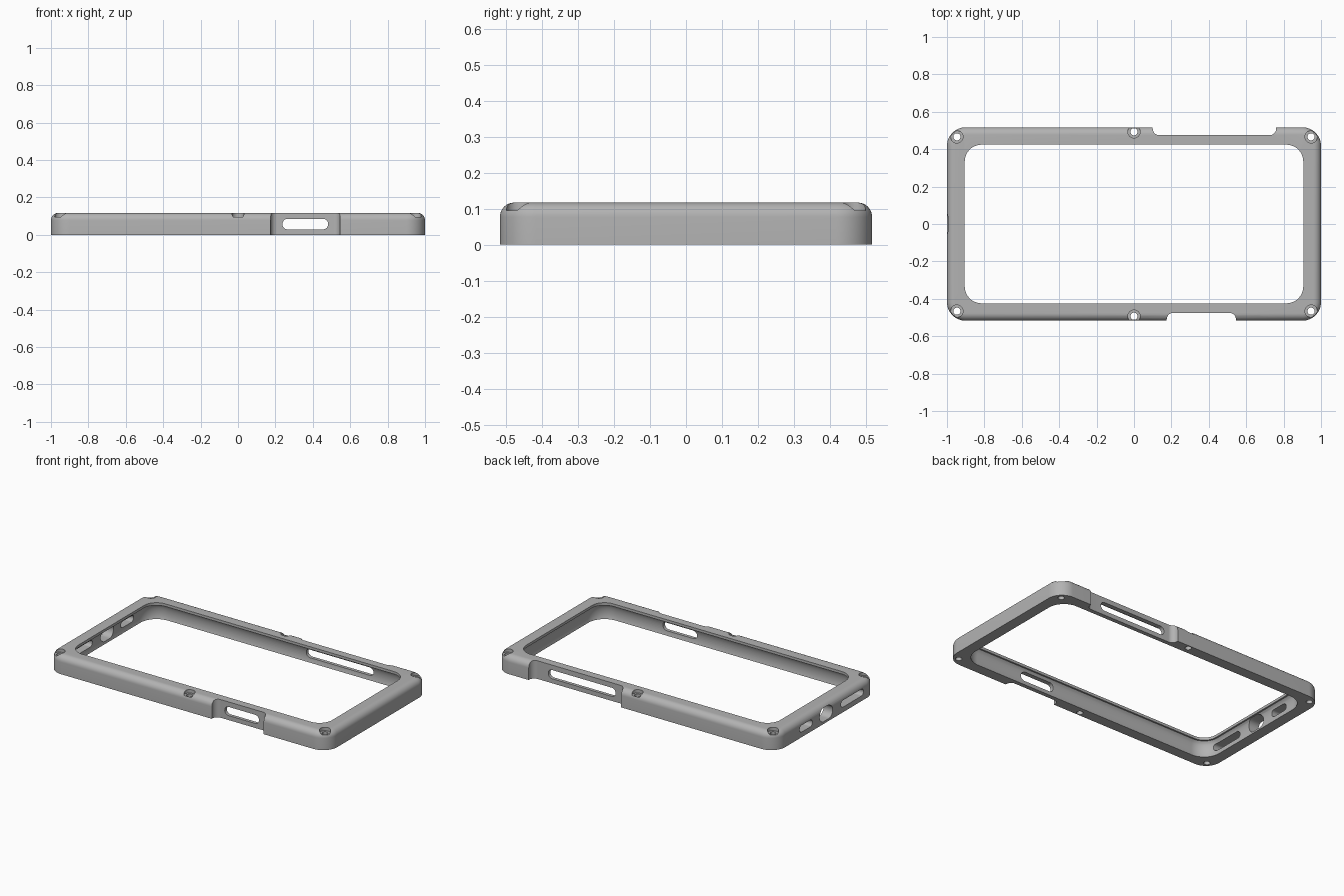
import bpy, bmesh, math
from mathutils import Matrix

cube = bpy.data.objects.get("Cube")
if cube:
    bpy.data.objects.remove(cube, do_unlink=True)

grey = bpy.data.materials.new("matte grey")
grey.use_nodes = True
COLOUR = (0.45, 0.45, 0.45, 1)
grey.diffuse_color = COLOUR
grey.node_tree.nodes["Principled BSDF"].inputs["Base Color"].default_value = COLOUR


def rounded_rect(hx, hy, r, steps):
    """Outline of a rounded rectangle, counter-clockwise."""
    points = []
    for quarter, (sx, sy) in enumerate([(1, 1), (-1, 1), (-1, -1), (1, -1)]):
        for i in range(steps + 1):
            a = math.pi / 2 * (quarter + i / steps)
            points.append((sx * (hx - r) + r * math.cos(a), sy * (hy - r) + r * math.sin(a)))
    return points


def loft(name, rings, steps=10, matrix=Matrix()):
    """Capped solid through rounded rectangles given as (z, hx, hy, radius)."""
    bm = bmesh.new()
    loops = [[bm.verts.new((x, y, z)) for x, y in rounded_rect(hx, hy, r, steps)]
             for z, hx, hy, r in rings]
    n = len(loops[0])
    for low, high in zip(loops, loops[1:]):
        for i in range(n):
            j = (i + 1) % n
            bm.faces.new((low[i], low[j], high[j], high[i]))
    bm.faces.new(loops[0][::-1])
    bm.faces.new(loops[-1])
    bmesh.ops.remove_doubles(bm, verts=bm.verts, dist=1e-5)
    bmesh.ops.transform(bm, matrix=matrix, verts=bm.verts)
    bmesh.ops.recalc_face_normals(bm, faces=bm.faces)
    mesh = bpy.data.meshes.new(name)
    bm.to_mesh(mesh)
    bm.free()
    obj = bpy.data.objects.new(name, mesh)
    bpy.context.collection.objects.link(obj)
    mesh.materials.append(grey)
    return obj


# Outer body with a rounded top edge
HX, HY, TOP, CORNER, FILLET = 1.0, 0.517, 0.117, 0.1, 0.04
rings = [(0, HX, HY, CORNER)]
for i in range(9):
    a = math.pi / 2 * i / 8
    inset = FILLET * (1 - math.cos(a))
    rings.append((TOP - FILLET + FILLET * math.sin(a), HX - inset, HY - inset, CORNER - inset))
frame = loft("bumper_frame", rings, 16)


def cut(cutter):
    mod = frame.modifiers.new("cut", 'BOOLEAN')
    mod.operation = 'DIFFERENCE'
    mod.solver = 'EXACT'
    mod.object = cutter
    cutter.hide_render = True
    bpy.context.view_layer.objects.active = frame
    bpy.ops.object.modifier_apply(modifier=mod.name)
    bpy.data.objects.remove(cutter, do_unlink=True)


# Cavity with bowed walls that curve in under the top lip
LIP_X, LIP_Y, LIP_R = 0.905, 0.424, 0.09
cavity = [(-0.02, LIP_X + 0.018, LIP_Y + 0.018, LIP_R + 0.018)]
for i in range(11):
    t = i / 10
    bow = 0.03 * math.sqrt(max(0, 1 - (1.5 * t - 0.6) ** 2)) if t < 1 else 0.01
    cavity.append((0.1 * t, LIP_X + bow, LIP_Y + bow, LIP_R + bow))
cavity += [(0.1, LIP_X, LIP_Y, LIP_R), (0.2, LIP_X, LIP_Y, LIP_R)]
cut(loft("cavity_cutter", cavity, 16))


def prism(name, centre, hx, hy, r, depth, turn=Matrix()):
    """Rounded bar along its local z, turned and moved to its centre."""
    return loft(name, [(-depth, hx, hy, r), (depth, hx, hy, r)], 10,
                Matrix.Translation(centre) @ turn)


# Side recesses, each with a long rounded button slot
FACE_Y = Matrix.Rotation(math.pi / 2, 4, 'X')
for side, x, half, slot_x, slot_half in [(-1, 0.36, 0.185, 0.36, 0.122),
                                         (1, 0.43, 0.33, 0.41, 0.24)]:
    cut(prism("recess_cutter", (x, side * 0.575, 0.05), half, 0.1, 0.035, 0.2))
    cut(prism("slot_cutter", (slot_x, side * 0.5, 0.057), slot_half, 0.028, 0.027, 0.1, FACE_Y))

# End ports: small slot, tall middle port, long slot
FACE_X = Matrix.Rotation(math.pi / 2, 4, 'Z') @ FACE_Y
for y, z, half, tall in [(0.205, 0.055, 0.065, 0.022), (0, 0.057, 0.066, 0.042),
                         (-0.265, 0.055, 0.115, 0.022)]:
    cut(prism("port_cutter", (-0.97, y, z), half, tall, tall * 0.98, 0.1, FACE_X))

# Counterbored screw holes at the corners and the middle of the long sides
for side in (-1, 1):
    for x, y in [(-0.947, 0.466), (0, 0.493), (0.947, 0.466)]:
        cut(prism("bore_cutter", (x, side * y, 0.195), 0.033, 0.033, 0.0329, 0.1))
        cut(prism("screw_cutter", (x, side * y, 0.05), 0.019, 0.019, 0.0189, 0.2))

# Shading
bpy.ops.object.select_all(action='DESELECT')
frame.select_set(True)
bpy.context.view_layer.objects.active = frame
bpy.ops.object.shade_smooth_by_angle(angle=math.radians(30))
